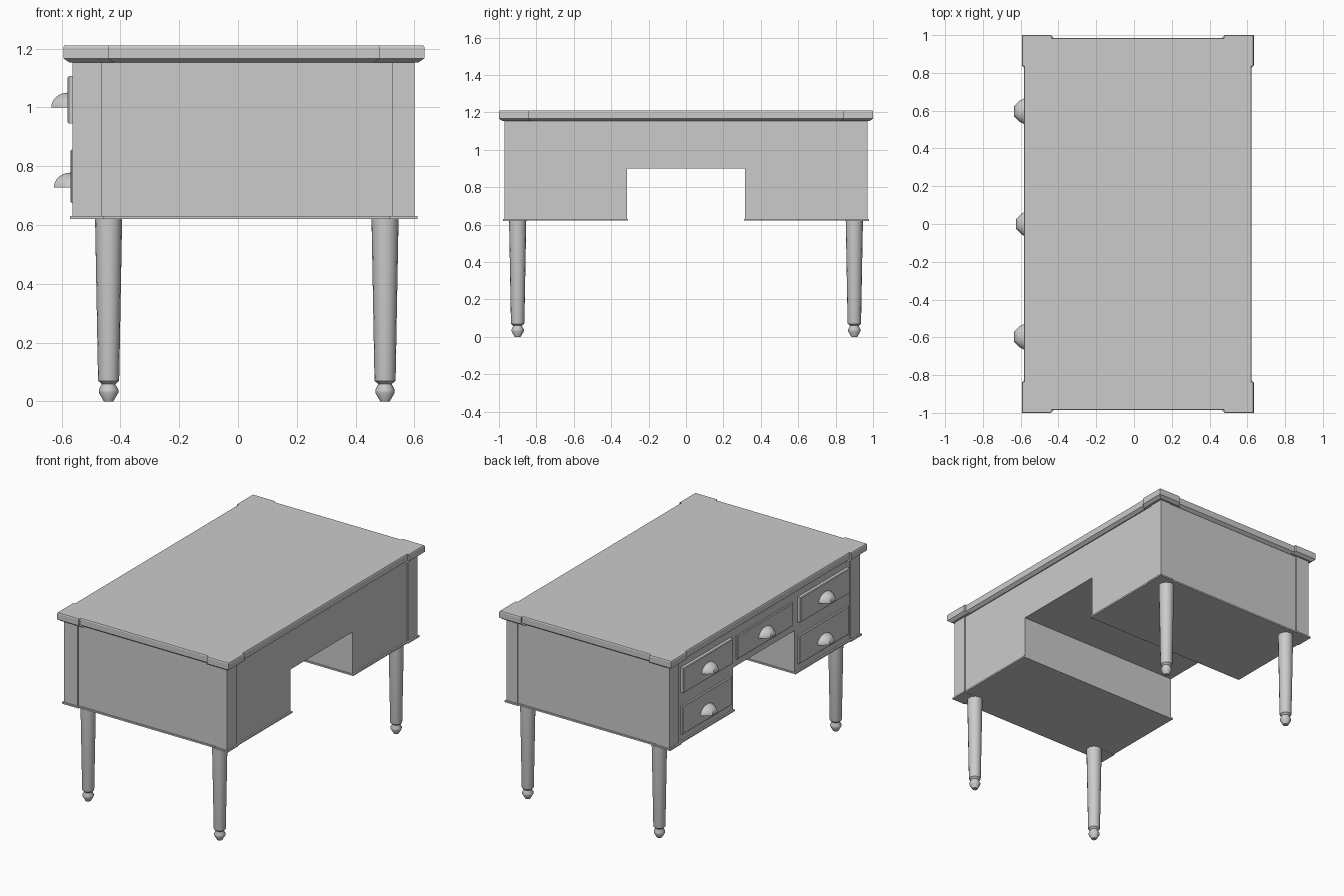
import bpy, bmesh, math

if "Cube" in bpy.data.objects:
    bpy.data.objects.remove(bpy.data.objects["Cube"])


def finish(name, bm, smooth=False):
    bmesh.ops.recalc_face_normals(bm, faces=bm.faces[:])
    me = bpy.data.meshes.new(name)
    bm.to_mesh(me)
    bm.free()
    ob = bpy.data.objects.new(name, me)
    bpy.context.collection.objects.link(ob)
    if smooth:
        bpy.ops.object.select_all(action='DESELECT')
        ob.select_set(True)
        bpy.context.view_layer.objects.active = ob
        bpy.ops.object.shade_smooth_by_angle(angle=math.radians(35))
    return ob


def box(name, x0, x1, y0, y1, z0, z1):
    bm = bmesh.new()
    bmesh.ops.create_cube(bm, size=1)
    for v in bm.verts:
        v.co = ((x0 + x1) / 2 + v.co.x * (x1 - x0),
                (y0 + y1) / 2 + v.co.y * (y1 - y0),
                (z0 + z1) / 2 + v.co.z * (z1 - z0))
    return finish(name, bm)


def loft(name, rings, closed=True, smooth=False):
    """Skin a stack of equal-length point rings and cap both ends."""
    bm = bmesh.new()
    vs = [[bm.verts.new(p) for p in r] for r in rings]
    n = len(vs[0])
    for a, b in zip(vs, vs[1:]):
        for i in range(n):
            j = (i + 1) % n
            bm.faces.new((a[i], a[j], b[j], b[i]))
    bm.faces.new(vs[0])
    bm.faces.new(vs[-1])
    return finish(name, bm, smooth)


# Table top: rectangle with projecting corner blocks, chamfered underneath
CX = 0.02
outline = []
for sx, sy in ((1, 1), (-1, 1), (-1, -1), (1, -1)):
    pts = [(0.602, 0.84), (0.614, 0.84), (0.614, 1.0), (0.46, 1.0), (0.46, 0.986)]
    if sx * sy < 0:
        pts.reverse()
    outline += [(sx * x, sy * y) for x, y in pts]
sign = lambda a: math.copysign(1, a)
loft("table_top", [[(CX + x - sign(x) * d, y - sign(y) * d, z) for x, y in outline]
                   for z, d in ((1.153, 0.02), (1.167, 0.0), (1.204, 0.0), (1.21, 0.003))])

# Carcass: inverted U profile with an open knee hole, run front to back
prof = [(-0.965, 0.625), (-0.315, 0.625), (-0.315, 0.9), (0.315, 0.9),
        (0.315, 0.625), (0.965, 0.625), (0.965, 1.156), (-0.965, 1.156)]
loft("carcass", [[(x, y, z) for y, z in prof] for x in (-0.556, 0.596)])

# Turned leg profile: radius, height
LEG = [(0.016, 0.0), (0.033, 0.03), (0.033, 0.04), (0.024, 0.057), (0.024, 0.06),
       (0.035, 0.07), (0.036, 0.075), (0.046, 0.622)]

for s, side in ((1, "left"), (-1, "right")):
    def mbox(name, x0, x1, y0, y1, z0, z1):
        return box(side + "_" + name, x0, x1, min(s * y0, s * y1), max(s * y0, s * y1), z0, z1)

    # Base moulding under each pedestal
    mbox("base_plate", -0.566, 0.606, 0.31, 0.972, 0.621, 0.631)

    for end, x0, x1, lx in (("drawer_side", -0.562, -0.465, -0.44),
                            ("plain_side", 0.525, 0.601, 0.50)):
        # Corner posts, their foot blocks and the turned legs
        mbox(end + "_post", x0, x1, 0.875, 0.971, 0.625, 1.156)
        mbox(end + "_post_foot", x0 - 0.01, x1 + 0.01, 0.865, 0.979, 0.62, 0.63)
        loft(side + "_" + end + "_leg",
             [[(lx + r * math.cos(i * math.tau / 16), s * 0.9 + r * math.sin(i * math.tau / 16), z)
               for i in range(16)] for r, z in LEG], smooth=True)


def drawer(name, yc, half, z0, z1, front, hz):
    # Drawer front with a slightly chamfered edge
    rings = []
    for x, d in ((-0.55, 0), (front + 0.004, 0), (front, 0.004)):
        a = half - d
        rings.append([(x, yc - a, z0 + d), (x, yc + a, z0 + d),
                      (x, yc + a, z1 - d), (x, yc - a, z1 - d)])
    loft(name + "_front", rings)
    # Cup pull: half dome with a flat underside
    depth = 0.056
    section = [(0.07, -0.004), (0.07, 0.0), (0.055, 0.5 * depth), (0.026, depth),
               (-0.026, depth), (-0.055, 0.5 * depth), (-0.07, 0.0), (-0.07, -0.004)]
    rings = []
    for k in range(9):
        t = math.radians(89) * k / 8
        rings.append([(front - px * (math.cos(t) if px > 0 else 1), yc + py * math.cos(t),
                       hz + 0.05 * math.sin(t)) for py, px in section])
    loft(name + "_pull", rings, smooth=True)


for s, side in ((1, "left"), (-1, "right")):
    drawer(side + "_upper_drawer", s * 0.597, 0.253, 0.945, 1.106, -0.579, 1.0)
    drawer(side + "_lower_drawer", s * 0.597, 0.253, 0.675, 0.856, -0.57, 0.728)
drawer("centre_drawer", 0, 0.285, 0.945, 1.095, -0.568, 1.0)
